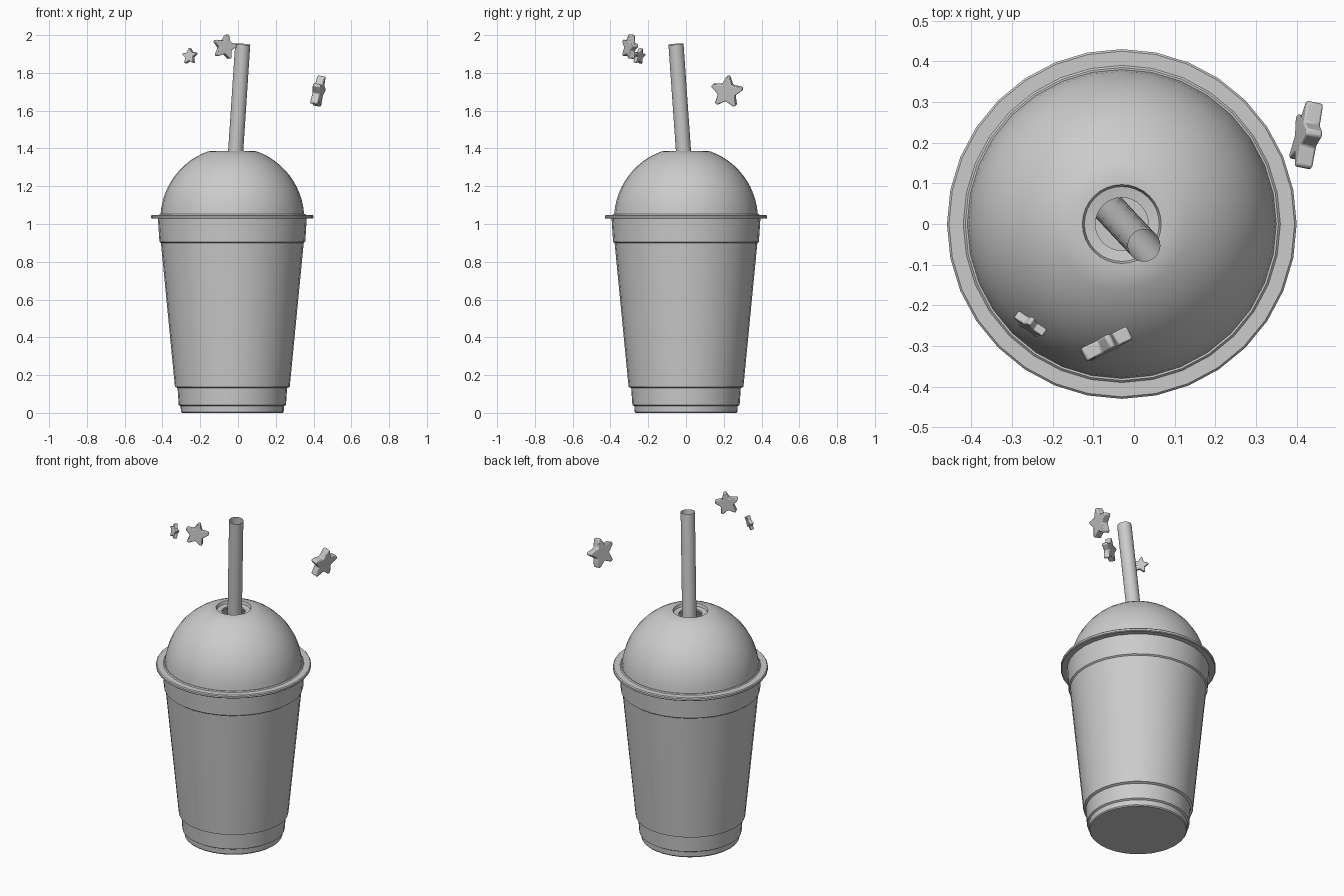
import bpy, bmesh
from math import sin, cos, pi, radians, sqrt
from mathutils import Vector, Matrix

if "Cube" in bpy.data.objects:
    bpy.data.objects.remove(bpy.data.objects["Cube"])

AXIS_X = -0.03   # the cup sits slightly left of the origin
SIDES = 32


def finish(name, bm, angle=30):
    bmesh.ops.recalc_face_normals(bm, faces=bm.faces)
    me = bpy.data.meshes.new(name)
    bm.to_mesh(me)
    bm.free()
    ob = bpy.data.objects.new(name, me)
    bpy.context.collection.objects.link(ob)
    bpy.ops.object.select_all(action='DESELECT')
    ob.select_set(True)
    bpy.context.view_layer.objects.active = ob
    bpy.ops.object.shade_smooth_by_angle(angle=radians(angle))
    return ob


def lathe(name, profile, cap_bottom=False, sides=SIDES):
    bm = bmesh.new()
    rings = [[bm.verts.new((r * cos(2 * pi * i / sides), r * sin(2 * pi * i / sides), z))
              for i in range(sides)] for r, z in profile]
    for a, b in zip(rings, rings[1:]):
        for i in range(sides):
            j = (i + 1) % sides
            bm.faces.new((a[i], a[j], b[j], b[i]))
    if cap_bottom:
        bm.faces.new(rings[0][::-1])
    ob = finish(name, bm)
    ob.location.x = AXIS_X
    return ob


def star(name, centre, radius, thick, normal, spin):
    bm = bmesh.new()
    verts = []
    # blunt tips: two points per tip, one per notch
    for k in range(5):
        a = radians(spin + 72 * k)
        for da, r in ((-0.09, 1.0), (0.09, 1.0), (pi / 5, 0.55)):
            verts.append(bm.verts.new((radius * r * cos(a + da), radius * r * sin(a + da), -thick / 2)))
    face = bm.faces.new(verts)
    ext = bmesh.ops.extrude_face_region(bm, geom=[face])
    bmesh.ops.translate(bm, vec=(0, 0, thick),
                        verts=[v for v in ext['geom'] if isinstance(v, bmesh.types.BMVert)])
    ob = finish(name, bm)
    n = Vector(normal).normalized()
    right = Vector((0, 0, 1)).cross(n).normalized()
    up = n.cross(right)
    m = Matrix((right, up, n)).transposed().to_4x4()
    m.translation = centre
    ob.matrix_world = m
    bev = ob.modifiers.new("soft_edges", 'BEVEL')
    bev.width = thick * 0.12
    bev.segments = 2
    return ob


# Tapered cup with stepped foot and upper band
lathe("cup", [(0.267, 0.0), (0.272, 0.006), (0.274, 0.036), (0.284, 0.042), (0.29, 0.132),
              (0.304, 0.138), (0.378, 0.9), (0.386, 0.906), (0.394, 1.03)], cap_bottom=True)

# Dome lid with rim flange and straw hole
dome_r, dome_z = 0.381, 1.026
dome = []
for i in range(13):
    a = radians(4 + (70.4 - 4) * i / 12)
    dome.append((dome_r * cos(a), dome_z + dome_r * sin(a)))
lathe("dome_lid", [(0.39, 1.028), (0.425, 1.028), (0.43, 1.032), (0.43, 1.043), (0.425, 1.048),
                   (0.39, 1.048), (0.385, 1.053)] + dome +
      [(0.097, 1.386), (0.092, 1.37), (0.065, 1.366), (0.065, 1.355)])

# Open, leaning straw reaching down into the cup
top, foot = Vector((0.025, -0.053, 1.952)), Vector((-0.10, 0.08, 0.05))
straw = lathe("straw", [(0.04, 0.0), (0.04, (top - foot).length)], sides=24)
straw.rotation_euler = (top - foot).to_track_quat('Z', 'Y').to_euler()
straw.location = foot

# Floating stars
star("star_large", (0.425, 0.217, 1.70), 0.086, 0.042, (1, -0.2, -0.2), 83)
star("star_medium", (-0.07, -0.297, 1.937), 0.067, 0.035, (0.45, -0.9, 0.05), 78)
star("star_small", (-0.255, -0.248, 1.888), 0.044, 0.021, (-0.55, -0.8, 0.2), 95)
